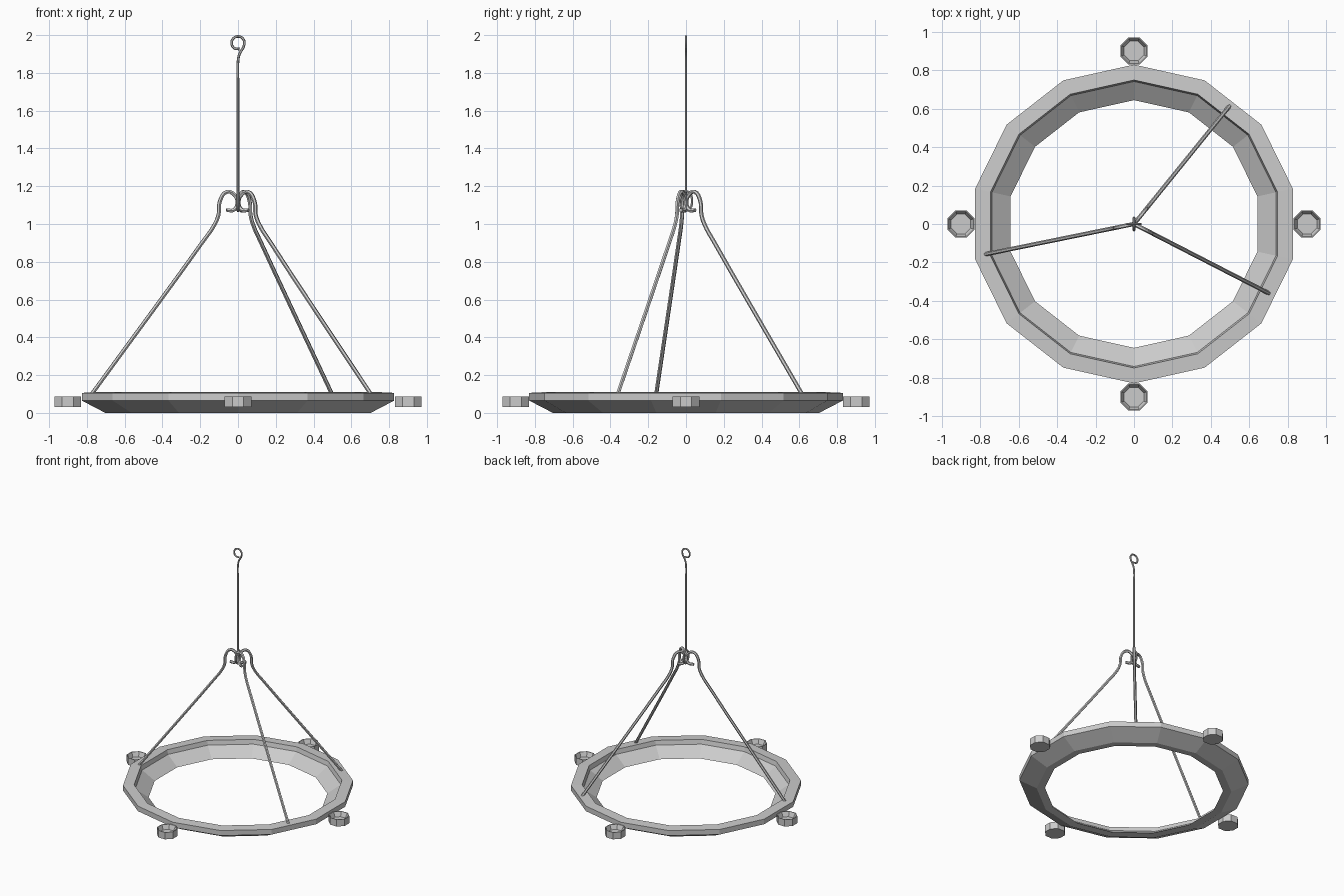
import bpy
from math import sin, cos, pi, radians

if "Cube" in bpy.data.objects:
    bpy.data.objects.remove(bpy.data.objects["Cube"])


def lathe(name, profile, sides, start=0.0, loc=(0, 0, 0), scale_x=1.0, closed=True):
    """Revolve an (r, z) profile into a flat-faced ring or capped cup."""
    verts, faces, n = [], [], len(profile)
    for i in range(sides):
        a = start + 2 * pi * i / sides
        verts += [(r * cos(a) * scale_x, r * sin(a), z) for r, z in profile]
    for i in range(sides):
        k = (i + 1) % sides
        for j in range(n if closed else n - 1):
            m = (j + 1) % n
            faces.append((i * n + j, k * n + j, k * n + m, i * n + m))
    if not closed:
        faces.append([i * n for i in reversed(range(sides))])
        faces.append([i * n + n - 1 for i in range(sides)])
    mesh = bpy.data.meshes.new(name)
    mesh.from_pydata(verts, [], faces)
    ob = bpy.data.objects.new(name, mesh)
    ob.location = loc
    bpy.context.collection.objects.link(ob)
    return ob


def wire(name, points, radius, cyclic=False):
    """Bent round bar through the given points."""
    cu = bpy.data.curves.new(name, 'CURVE')
    cu.dimensions = '3D'
    cu.bevel_depth = radius
    cu.bevel_resolution = 1
    cu.resolution_u = 4
    cu.use_fill_caps = True
    sp = cu.splines.new('BEZIER')
    sp.bezier_points.add(len(points) - 1)
    for bp, p in zip(sp.bezier_points, points):
        bp.co = p
        bp.handle_left_type = bp.handle_right_type = 'AUTO'
    sp.use_cyclic_u = cyclic
    sp.use_smooth = False
    ob = bpy.data.objects.new(name, cu)
    bpy.context.collection.objects.link(ob)
    return ob


# Fourteen-sided frame ring with a stepped inner edge
lathe("frame_ring", [(0.705, 0), (0.83, 0.065), (0.83, 0.106), (0.75, 0.11),
                     (0.742, 0.075), (0.645, 0.005)], 14, pi / 2, scale_x=1.022)

# Four octagonal candle cups with recessed floors
for i in range(4):
    a = i * pi / 2
    lathe("candle_cup", [(0.077, 0.03), (0.077, 0.086), (0.071, 0.086), (0.055, 0.05)],
          8, pi / 8, (0.901 * cos(a), 0.901 * sin(a), 0), closed=False)

# Three hanging rods ending in hooks
hook = [(0.79, 0.10), (0.195, 0.90), (0.125, 1.0), (0.105, 1.05), (0.098, 1.12),
        (0.06, 1.17), (0.02, 1.155), (0.003, 1.11), (0.022, 1.075), (0.062, 1.073)]
for deg in (51, -27.2, 191.5):
    a = radians(deg)
    wire("hanging_rod", [(r * cos(a), r * sin(a), z) for r, z in hook], 0.011)

# Link that gathers the three hooks
wire("gathering_link", [(0, 0.032 * cos(i * pi / 4), 1.122 + 0.052 * sin(i * pi / 4))
                        for i in range(8)], 0.007, True)

# Thin stem with a curled eye at the top
curl = [(0.034 * cos(radians(d)), 0, 1.959 + 0.034 * sin(radians(d)))
        for d in range(-15, 286, 50)]
wire("top_stem", [(0, 0, 1.17), (0, 0, 1.75), (0, 0, 1.86), (0.006, 0, 1.895)] + curl, 0.007)
